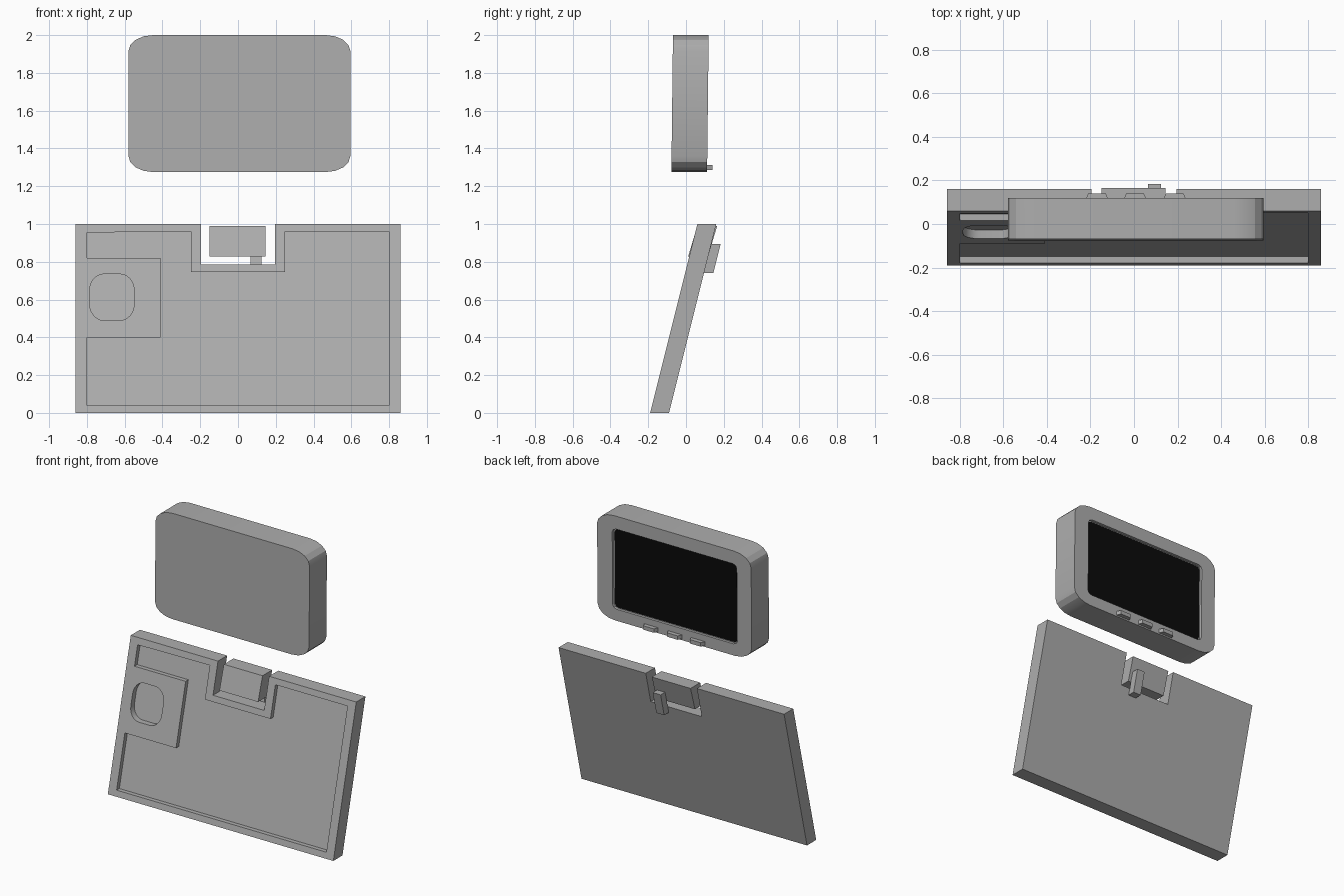
import bpy, bmesh, math

if "Cube" in bpy.data.objects:
    bpy.data.objects.remove(bpy.data.objects["Cube"])


def material(name, rgb):
    m = bpy.data.materials.new(name)
    m.diffuse_color = (*rgb, 1)
    m.use_nodes = True
    m.node_tree.nodes["Principled BSDF"].inputs["Base Color"].default_value = m.diffuse_color
    return m


GREY = material("grey plastic", (0.42, 0.42, 0.42))
BLACK = material("black screen", (0.003, 0.003, 0.003))


def rect(x0, x1, z0, z1):
    return [(x0, z0), (x1, z0), (x1, z1), (x0, z1)]


def rounded(x0, x1, z0, z1, rx, rz, n=4):
    """Rectangle outline with elliptical corners of n segments."""
    pts = []
    centres = [(x1 - rx, z1 - rz), (x0 + rx, z1 - rz), (x0 + rx, z0 + rz), (x1 - rx, z0 + rz)]
    for q, (cx, cz) in enumerate(centres):
        for i in range(n + 1):
            a = math.radians(90 * (q + i / n))
            pts.append((cx + rx * math.cos(a), cz + rz * math.sin(a)))
    return pts


def prism(name, pts, y0, y1, lean=0.0, mat=GREY, taper=0.0):
    """Extrude an x/z outline from y0 to y1, leaning back with height; taper narrows the back in x."""
    bm = bmesh.new()
    mid = sum(p[0] for p in pts) / len(pts)
    front = [bm.verts.new((x, y0 + lean * z, z)) for x, z in pts]
    back = [bm.verts.new((mid + (x - mid) * (1 - taper), y1 + lean * z, z)) for x, z in pts]
    bm.faces.new(front)
    bm.faces.new(back[::-1])
    for i in range(len(pts)):
        j = (i + 1) % len(pts)
        bm.faces.new((front[j], front[i], back[i], back[j]))
    bmesh.ops.recalc_face_normals(bm, faces=bm.faces)
    me = bpy.data.meshes.new(name)
    bm.to_mesh(me)
    bm.free()
    me.materials.append(mat)
    ob = bpy.data.objects.new(name, me)
    bpy.context.collection.objects.link(ob)
    return ob


def select(ob):
    bpy.ops.object.select_all(action='DESELECT')
    ob.select_set(True)
    bpy.context.view_layer.objects.active = ob


def cut(ob, cutter):
    """Subtract the cutter and delete it."""
    mod = ob.modifiers.new("cut", 'BOOLEAN')
    mod.operation = 'DIFFERENCE'
    mod.solver = 'EXACT'
    mod.object = cutter
    select(ob)
    bpy.ops.object.modifier_apply(modifier=mod.name)
    bpy.data.objects.remove(cutter)


# Leaning back panel with a notch in its top edge
LEAN = 0.25
panel = prism("mounting_panel",
              [(-.86, 0), (.86, 0), (.86, 1), (.195, 1), (.195, .785),
               (-.195, .785), (-.195, 1), (-.86, 1)], -.19, -.09, LEAN)

# Shallow recess that leaves a rim, a notch border and a raised pad
cut(panel, prism("recess_cutter",
                 [(-.80, .04), (.80, .04), (.80, .96), (.25, .96), (.25, .745), (-.25, .745),
                  (-.25, .96), (-.80, .955), (-.80, .82), (-.41, .82), (-.41, .40), (-.80, .40)],
                 -.25, -.16, LEAN))

# Rounded pocket in the pad
cut(panel, prism("pocket_cutter", rounded(-.785, -.55, .49, .735, .075, .085, 6),
                 -.25, -.15, LEAN))

# Latch block in the notch, with its lever behind
prism("latch_block", rect(-.15, .145, .828, .99), -.237, -.132, 0.3)
prism("latch_lever", rect(.065, .125, .74, .895), -.09, -.04, LEAN)

# Display unit above, with its screen on the back
TILT = 0.0115
case = prism("display_case", rounded(-.58, .595, 1.275, 2.0, .13, .085), -.092, .097, TILT)
cut(case, prism("screen_cutter", rounded(-.47, .48, 1.355, 1.91, .03, .025, 2), .079, .2, TILT))
prism("screen", rounded(-.46, .47, 1.362, 1.902, .025, .02, 2), .077, .084, TILT, BLACK)

# Three tapered buttons under the screen
for i, x in enumerate((-.17, .005, .187)):
    prism(f"button_{i + 1}", rect(x - .06, x + .06, 1.285, 1.312), .08, .126, TILT, taper=.33)

for ob in (panel, case):
    select(ob)
    bpy.ops.object.shade_smooth_by_angle(angle=math.radians(20))
